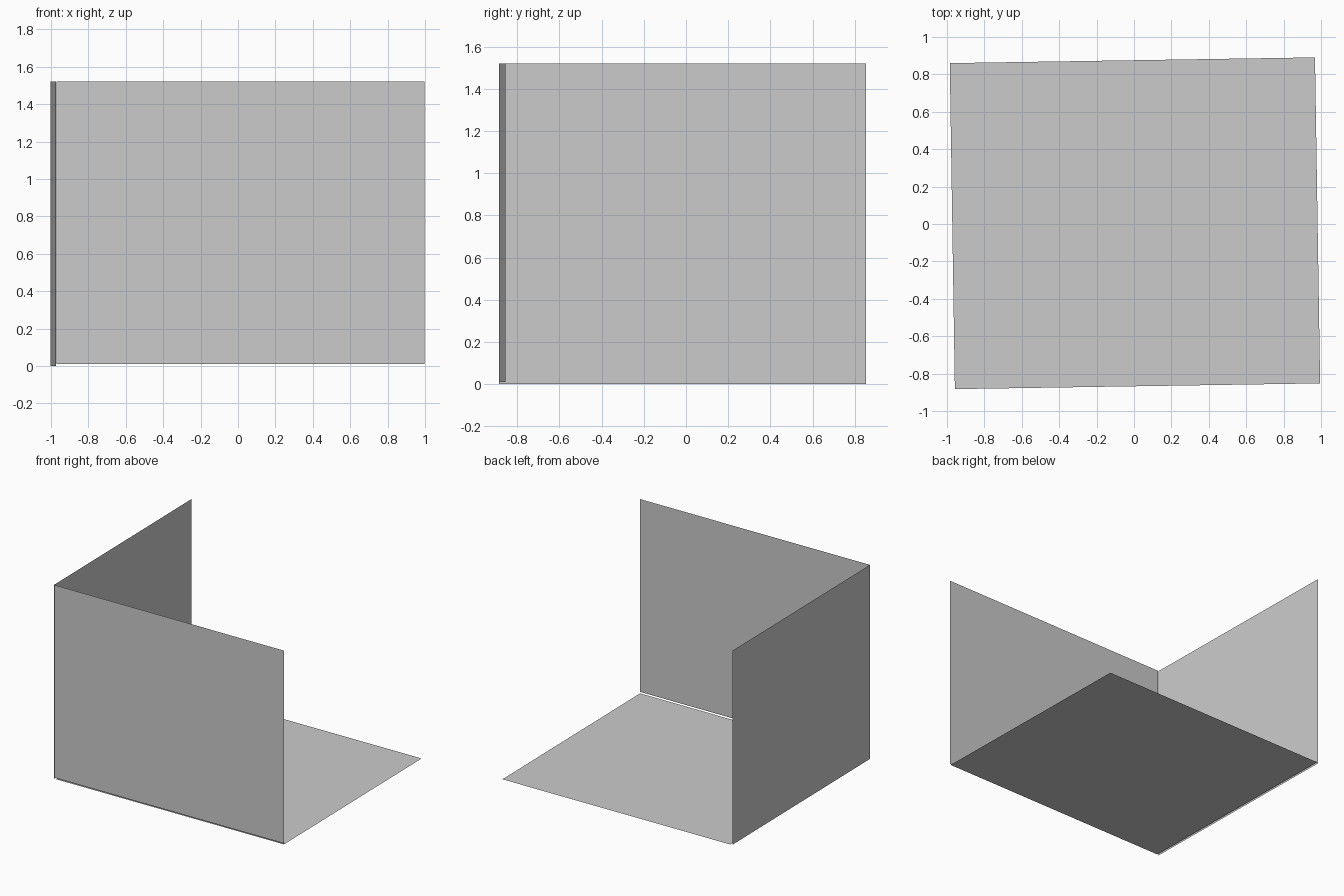
import bpy
from mathutils import Matrix, Vector

if "Cube" in bpy.data.objects:
    bpy.data.objects.remove(bpy.data.objects["Cube"])

YAW = 0.0157  # the whole set is turned slightly about z


def panel(name, size, centre, tilt=None):
    """Thin single-sheet panel: plane scaled, stood up about an axis, then turned."""
    bpy.ops.mesh.primitive_plane_add(size=1)
    ob = bpy.context.object
    ob.name = name
    m = Matrix.Diagonal((size[0], size[1], 1, 1))
    if tilt:
        m = Matrix.Rotation(1.5707963, 4, tilt) @ m
    ob.data.transform(Matrix.Rotation(YAW, 4, 'Z') @ m)
    ob.location = Vector(centre)
    return ob


# floor sheet
panel("floor", (1.953, 1.743), (0.005, 0.004, 0.0))
# front wall, raised a touch off the floor
panel("front_wall", (1.966, 1.51), (0.0135, -0.871, 0.765), 'X')
# left wall, just outside the floor edge
panel("left_wall", (1.52, 1.74), (-0.9875, -0.017, 0.76), 'Y')
